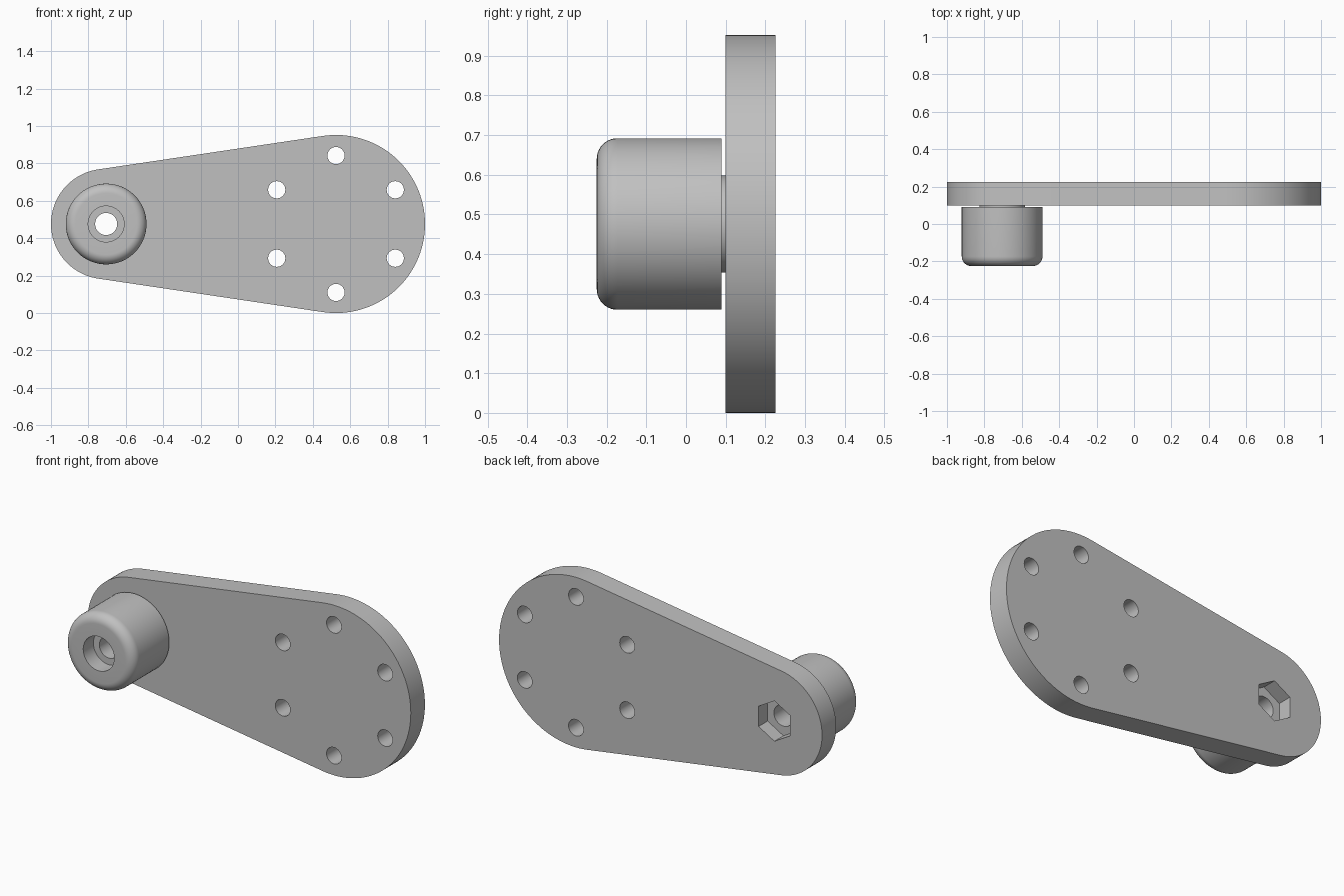
import bpy, bmesh
from math import sin, cos, pi, asin, radians
from mathutils import Vector

default = bpy.data.objects.get("Cube")
if default:
    bpy.data.objects.remove(default, do_unlink=True)

# Main dimensions
MID_Z = 0.476
FRONT_Y, BACK_Y = 0.10, 0.225
BIG_X, BIG_R = 0.524, 0.476
KNOB_X, END_R = -0.705, 0.295
BORE_R = 0.059

grey = bpy.data.materials.new("plain grey")
grey.use_nodes = True
colour = (0.53, 0.53, 0.53, 1)
grey.diffuse_color = colour
grey.node_tree.nodes["Principled BSDF"].inputs["Base Color"].default_value = colour


def make_object(name, bm):
    bmesh.ops.recalc_face_normals(bm, faces=bm.faces)
    mesh = bpy.data.meshes.new(name)
    bm.to_mesh(mesh)
    bm.free()
    mesh.materials.append(grey)
    obj = bpy.data.objects.new(name, mesh)
    bpy.context.collection.objects.link(obj)
    return obj


def select_only(obj):
    bpy.ops.object.select_all(action='DESELECT')
    obj.select_set(True)
    bpy.context.view_layer.objects.active = obj


def arc(x, z, r, start, end, steps):
    angles = [start + (end - start) * i / steps for i in range(steps + 1)]
    return [(x + r * cos(a), z + r * sin(a)) for a in angles]


def prism(name, outline, y0, y1):
    bm = bmesh.new()
    face = bm.faces.new([bm.verts.new((x, y0, z)) for x, z in outline])
    out = bmesh.ops.extrude_face_region(bm, geom=[face])
    moved = [v for v in out["geom"] if isinstance(v, bmesh.types.BMVert)]
    bmesh.ops.translate(bm, verts=moved, vec=(0, y1 - y0, 0))
    return make_object(name, bm)


def ring(x, z, r, sides, start=0):
    return arc(x, z, r, start, start + 2 * pi, sides)[:-1]


# Tapered plate: two round ends joined by tangent edges
tilt = pi / 2 + asin((BIG_R - END_R) / (BIG_X - KNOB_X))
outline = arc(BIG_X, MID_Z, BIG_R, -tilt, tilt, 64)
outline += arc(KNOB_X, MID_Z, END_R, tilt, 2 * pi - tilt, 48)
plate = prism("tapered_plate", outline, FRONT_Y, BACK_Y)

# Bolt circle, knob bore and hexagonal nut pocket
cutters = []
for i in range(6):
    a = radians(30 + 60 * i)
    hole = ring(BIG_X + 0.366 * cos(a), MID_Z + 0.366 * sin(a), 0.046, 32)
    cutters.append(prism("bolt_hole_cutter", hole, 0, 0.4))
cutters.append(prism("bore_cutter", ring(KNOB_X, MID_Z, BORE_R, 64), 0, 0.4))
cutters.append(prism("nut_pocket_cutter",
                     ring(KNOB_X, MID_Z, 0.113, 6, pi / 2), BACK_Y - 0.08, 0.4))
select_only(plate)
for cutter in cutters:
    cutter.hide_render = True
    mod = plate.modifiers.new("cut", 'BOOLEAN')
    mod.operation = 'DIFFERENCE'
    mod.solver = 'EXACT'
    mod.object = cutter
    bpy.ops.object.modifier_apply(modifier=mod.name)
    bpy.data.objects.remove(cutter, do_unlink=True)

# Knob with counterbore, rounded front rim and a thin spacer at the back
tip, rim, fillet = -0.225, 0.216, 0.052
profile = [(BORE_R, FRONT_Y), (BORE_R, tip + 0.09), (0.096, tip + 0.09), (0.096, tip)]
profile += arc(rim - fillet, tip + fillet, fillet, -pi / 2, 0, 10)
profile += [(rim, 0.09), (0.122, 0.09), (0.122, FRONT_Y)]
bm = bmesh.new()
verts = [bm.verts.new((KNOB_X + r, y, MID_Z)) for r, y in profile]
edges = [bm.edges.new(pair) for pair in zip(verts, verts[1:])]
bmesh.ops.spin(bm, geom=verts + edges, cent=Vector((KNOB_X, 0, MID_Z)),
               axis=(0, 1, 0), angle=2 * pi, steps=64, use_duplicate=False)
bmesh.ops.remove_doubles(bm, verts=bm.verts, dist=0.0001)
knob = make_object("knob", bm)

for obj in (plate, knob):
    select_only(obj)
    bpy.ops.object.shade_smooth_by_angle(angle=radians(30))
